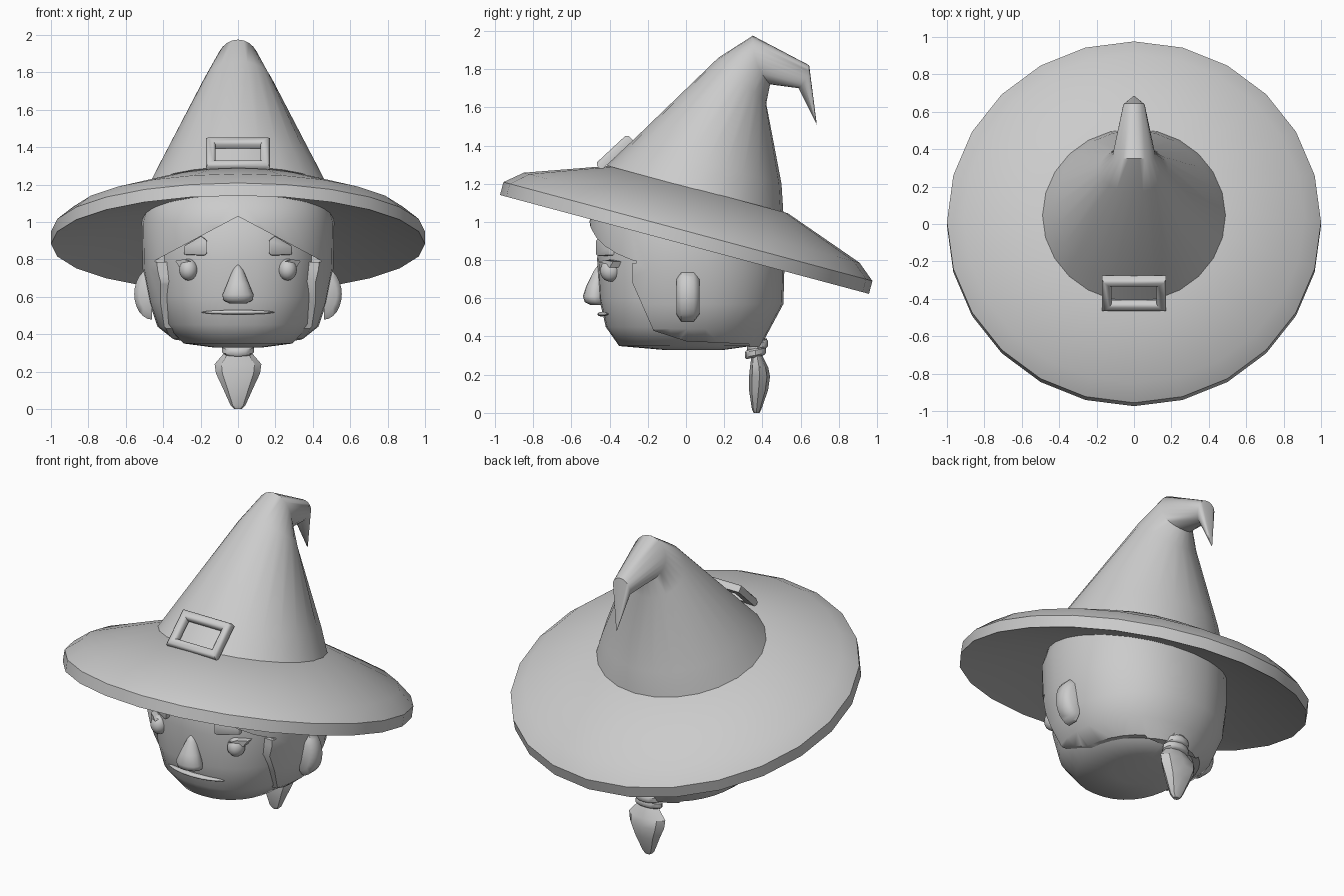
import bpy, bmesh, math
from mathutils import Vector, Matrix

cube = bpy.data.objects.get("Cube")
if cube:
    bpy.data.objects.remove(cube, do_unlink=True)

grey = bpy.data.materials.new("plain_grey")
grey.use_nodes = True
grey.diffuse_color = (0.6, 0.6, 0.6, 1)
grey.node_tree.nodes["Principled BSDF"].inputs["Base Color"].default_value = (0.6, 0.6, 0.6, 1)


def finish(name, bm, angle=40):
    """Turn a bmesh into a smooth-shaded object with the grey material."""
    bmesh.ops.recalc_face_normals(bm, faces=bm.faces)
    mesh = bpy.data.meshes.new(name)
    bm.to_mesh(mesh)
    bm.free()
    mesh.materials.append(grey)
    obj = bpy.data.objects.new(name, mesh)
    bpy.context.collection.objects.link(obj)
    bpy.ops.object.select_all(action="DESELECT")
    obj.select_set(True)
    bpy.context.view_layer.objects.active = obj
    bpy.ops.object.shade_smooth_by_angle(angle=math.radians(angle))
    return obj


def ring(a, b, hw, n, power=2.0, hook=1):
    """Superellipse from front point a to back point b (y, z), half width hw.
    A hook above 1 keeps the upper part level with a in y."""
    def soft(v):
        return math.copysign(abs(v) ** (2 / power), v)
    points = []
    for i in range(n):
        t = math.tau * i / n
        f = (1 - soft(math.cos(t))) / 2
        points.append(Vector((hw * soft(math.sin(t)), a[0] + (b[0] - a[0]) * f ** hook,
                              a[1] + (b[1] - a[1]) * f)))
    return points


def loft(name, rings, angle=40, loop=False):
    bm = bmesh.new()
    rows = [[bm.verts.new(p) for p in r] for r in rings]
    n = len(rows[0])
    pairs = list(zip(rows, rows[1:])) + ([(rows[-1], rows[0])] if loop else [])
    for lo, hi in pairs:
        for i in range(n):
            j = (i + 1) % n
            bm.faces.new((lo[i], lo[j], hi[j], hi[i]))
    if not loop:
        bm.faces.new(rows[0])
        bm.faces.new(rows[-1])
    return finish(name, bm, angle)


def stack(name, levels, n, angle=40, power=2.0):
    """Loft horizontal sections given as (z, front y, back y, half width)."""
    return loft(name, [ring((f, z), (b, z), w, n, power) for z, f, b, w in levels], angle)


def prism(name, outline, axis, lo, hi, bevel=0.0, slant=0.0):
    """Extrude an outline along x (outline in y, z) or y (outline in x, z)."""
    def place(p, d):
        return (d, *p) if axis == "x" else (p[0], d + slant * abs(p[0]), p[1])
    bm = bmesh.new()
    ends = [[bm.verts.new(place(p, d)) for p in outline] for d in (lo, hi)]
    for e in ends:
        bm.faces.new(e)
    for i in range(len(outline)):
        j = (i + 1) % len(outline)
        bm.faces.new((ends[0][i], ends[0][j], ends[1][j], ends[1][i]))
    if bevel:
        bmesh.ops.bevel(bm, geom=bm.edges[:], offset=bevel, segments=2,
                        affect="EDGES", profile=0.5, clamp_overlap=True)
    return finish(name, bm)


def ball(name, centre, size, bend=0.0):
    bm = bmesh.new()
    bmesh.ops.create_uvsphere(bm, u_segments=16, v_segments=10, radius=1)
    for v in bm.verts:
        v.co = Vector(centre) + Vector(s * c for s, c in zip(size, v.co))
        v.co.y += bend * v.co.x ** 2
    return finish(name, bm, 60)


# Hat: tilted brim and a crown that bends over at the tip
tilt = math.radians(15)
along = Vector((math.cos(tilt), -math.sin(tilt)))
up = Vector((math.sin(tilt), math.cos(tilt)))
centre = Vector((-0.008, 0.882))


def rim(r, h):
    c = centre + up * h
    return ring(c - along * r, c + along * r, r, 24)


loft("hat_brim", [rim(0.46, 0.15), rim(1, 0), rim(1, 0.07), rim(0.91, 0.145), rim(0.48, 0.298)], 30)
loft("hat_crown", [
    ring((-0.415, 1.295), (0.51, 1.045), 0.49, 24),
    ring((-0.3, 1.406), (0.5, 1.2), 0.423, 24),
    ring((0.17, 1.86), (0.42, 1.62), 0.185, 24),
    ring((0.35, 1.975), (0.44, 1.72), 0.115, 24, hook=2.5),
    ring((0.645, 1.82), (0.59, 1.70), 0.058, 24, hook=2.5),
    ring((0.685, 1.51), (0.683, 1.512), 0.003, 24)], 50)

# Buckle: a square frame laid on the crown slope
section = [(0, 0), (0, 0.032), (0.012, 0.046), (0.036, 0.046), (0.05, 0.03), (0.05, 0)]
lay = Matrix.Translation((0, -0.36, 1.348)) @ Matrix.Rotation(math.radians(43), 4, "X")
loft("hat_buckle", [[lay @ Vector((sx * (0.17 - d), sy * (0.114 - d), h)) for d, h in section]
                    for sx, sy in ((-1, -1), (1, -1), (1, 1), (-1, 1))], 50, loop=True)

# Head
stack("head", [
    (0.33, -0.12, 0.2, 0.14), (0.35, -0.35, 0.34, 0.29), (0.45, -0.42, 0.4, 0.395),
    (0.6, -0.455, 0.46, 0.435), (0.8, -0.465, 0.47, 0.455), (1.0, -0.46, 0.47, 0.445),
    (1.2, -0.33, 0.36, 0.34)], 32, 50, 2.25)

# Hair: a larger shell, cut open around the face and below the hairline
hair = stack("hair", [
    (0.345, -0.36, 0.39, 0.31), (0.44, -0.42, 0.44, 0.43), (0.57, -0.47, 0.51, 0.475),
    (0.75, -0.5, 0.515, 0.51), (1.0, -0.51, 0.515, 0.515), (1.12, -0.47, 0.47, 0.48),
    (1.25, -0.28, 0.37, 0.36)], 32, 50, 2.13)
cutters = [
    prism("side_cutter", [(-1, 0.795), (-0.28, 0.795), (-0.28, 0.68), (-0.17, 0.43), (0, 0.375),
                          (0.33, 0.36), (0.33, 0.2), (-1, 0.2)], "x", -1, 1),
    prism("fringe_cutter", [(0, 1.03), (-0.46, 0.785), (0.46, 0.785)], "y", -1, -0.26)]
for cutter in cutters:
    cutter.hide_render = True
    mod = hair.modifiers.new("opening", "BOOLEAN")
    mod.operation, mod.object, mod.solver = "DIFFERENCE", cutter, "EXACT"
    bpy.ops.object.select_all(action="DESELECT")
    bpy.context.view_layer.objects.active = hair
    hair.select_set(True)
    bpy.ops.object.modifier_apply(modifier=mod.name)
    bpy.data.objects.remove(cutter, do_unlink=True)
bpy.ops.object.shade_smooth_by_angle(angle=math.radians(40))

# Paired features
brow = [(0.165, 0.83), (0.165, 0.9), (0.195, 0.925), (0.29, 0.87), (0.288, 0.825), (0.18, 0.82)]
lash = [(0.25, 0.79), (0.29, 0.8), (0.335, 0.792), (0.315, 0.76), (0.28, 0.785)]
for side, s in (("left", 1), ("right", -1)):
    ball(side + "_eye", (s * 0.265, -0.395, 0.745), (0.05, 0.055, 0.058))
    prism(side + "_eyebrow", [(s * x, z) for x, z in brow], "y", -0.575, -0.47, 0.008, 0.6)
    prism(side + "_eyelash", [(s * x, z) for x, z in lash], "y", -0.7, -0.64, 0, 0.95)
    # Ear: half discs of changing size placed from front to back
    loft(side + "_ear", [
        [(s * (0.46 + 0.095 * k * math.sin(t)), y, 0.615 + 0.137 * k * math.cos(t))
         for t in (math.pi * i / 12 for i in range(13))]
        for y, k in ((-0.05, 0.72), (-0.025, 1), (0.04, 1), (0.07, 0.72))], 50)

# Nose and mouth
stack("nose", [
    (0.565, -0.5, -0.42, 0.045), (0.58, -0.53, -0.42, 0.078), (0.61, -0.54, -0.42, 0.083),
    (0.67, -0.52, -0.42, 0.058), (0.74, -0.485, -0.42, 0.03), (0.775, -0.46, -0.43, 0.008)], 16, 60)
ball("mouth", (0, -0.442, 0.517), (0.195, 0.022, 0.012), 0.9)

# Tied tail of hair at the back
stack("tail_root", [(0.3, 0.34, 0.4, 0.05), (0.39, 0.34, 0.425, 0.065)], 8)
for i, (y, z, w) in enumerate(((0.375, 0.352, 0.075), (0.363, 0.315, 0.085))):
    tie = [ring((y - 0.055 * k, z + d), (y + 0.055 * k, z + d + 0.022), w * k, 12)
           for d, k in ((-0.034, 0.85), (-0.024, 1), (0.002, 1), (0.012, 0.85))]
    loft("tail_tie_" + str(i + 1), tie)
stack("hair_tail", [
    (0, 0.355, 0.385, 0.02), (0.02, 0.345, 0.395, 0.04), (0.12, 0.33, 0.43, 0.085),
    (0.19, 0.33, 0.44, 0.118), (0.24, 0.335, 0.43, 0.125), (0.31, 0.345, 0.395, 0.065)], 8, 35)
